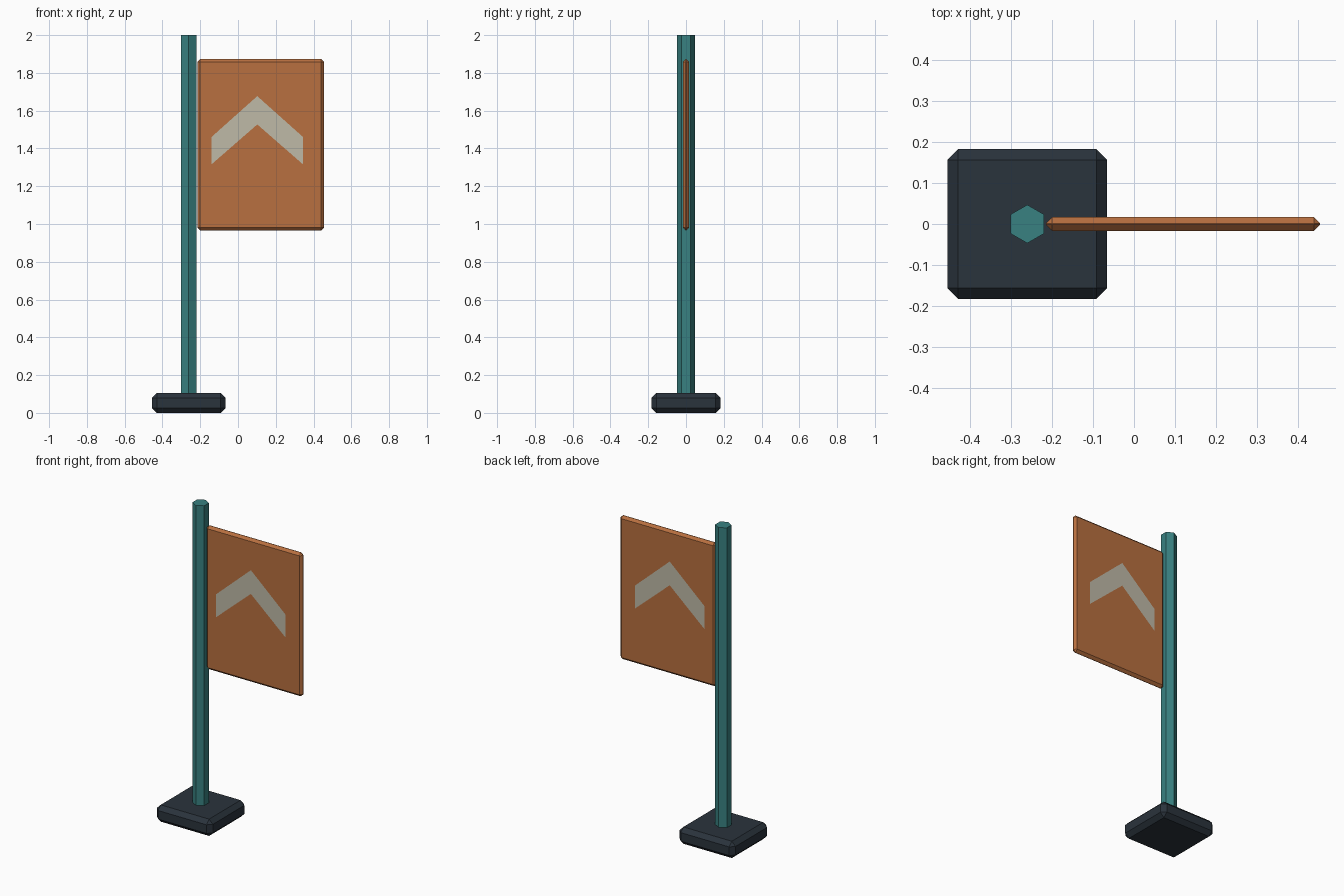
import bpy, bmesh, math
from mathutils import Matrix, Vector

if "Cube" in bpy.data.objects:
    bpy.data.objects.remove(bpy.data.objects["Cube"])

POLE_X = -0.261


def material(name, rgb):
    m = bpy.data.materials.new(name)
    m.diffuse_color = (*rgb, 1.0)
    m.use_nodes = True
    m.node_tree.nodes["Principled BSDF"].inputs["Base Color"].default_value = m.diffuse_color
    return m


def finish(bm, name, *mats):
    bmesh.ops.recalc_face_normals(bm, faces=bm.faces)
    mesh = bpy.data.meshes.new(name)
    bm.to_mesh(mesh)
    bm.free()
    for m in mats:
        mesh.materials.append(m)
    ob = bpy.data.objects.new(name, mesh)
    bpy.context.collection.objects.link(ob)
    return ob


def chamfered_box(centre, size, bevel):
    bm = bmesh.new()
    bmesh.ops.create_cube(bm, size=1, matrix=Matrix.Translation(centre) @ Matrix.Diagonal((*size, 1)))
    bmesh.ops.bevel(bm, geom=bm.edges[:], offset=bevel, segments=1,
                    affect='EDGES', profile=0.5)
    return bm


dark = material("dark_slate", (0.023, 0.033, 0.045))
teal = material("teal", (0.04, 0.22, 0.22))
orange = material("orange", (0.48, 0.16, 0.05))
pale = material("pale_grey", (0.52, 0.49, 0.39))

# Base block
finish(chamfered_box((POLE_X, 0, 0.053), (0.39, 0.366, 0.106), 0.026), "base", dark)

# Hexagonal pole, corners pointing to front and back
bm = bmesh.new()
bmesh.ops.create_cone(bm, cap_ends=True, segments=6, radius1=0.047, radius2=0.047, depth=1.9)
for v in bm.verts:
    ang = round((math.atan2(v.co.y, v.co.x) - math.pi / 6) / (math.pi / 3)) * math.pi / 3 + math.pi / 6
    v.co.x, v.co.y = POLE_X + 0.047 * math.cos(ang), 0.047 * math.sin(ang)
    v.co.z += 1.05
finish(bm, "pole", teal)

# Sign panel, with a chevron set flush into its front and back faces
bm = chamfered_box((0.12, 0, 1.419), (0.671, 0.034, 0.908), 0.0155)
chevron = [(0, 1.677), (0.243, 1.46), (0.243, 1.315), (0, 1.527), (-0.243, 1.315), (-0.243, 1.46)]
large = [f for f in bm.faces if f.calc_area() > 0.3]
for face in large:
    y = face.calc_center_median().y
    lo = face.calc_center_median()
    corner = {(v.co.x > lo.x, v.co.z > lo.z): v for v in face.verts}
    tl, tr = corner[False, True], corner[True, True]
    bl, br = corner[False, False], corner[True, False]
    bmesh.ops.delete(bm, geom=[face], context='FACES_ONLY')
    apex, rh, rl, notch, ll, lh = c = [bm.verts.new((0.102 + x, y, z)) for x, z in chevron]
    bm.faces.new(c).material_index = 1
    for ring in ([apex, tl, bl, notch, ll, lh], [apex, tr, br, notch, rl, rh],
                 [apex, tr, tl], [notch, bl, br]):
        bm.faces.new(ring)
finish(bm, "sign_panel", orange, pale)
